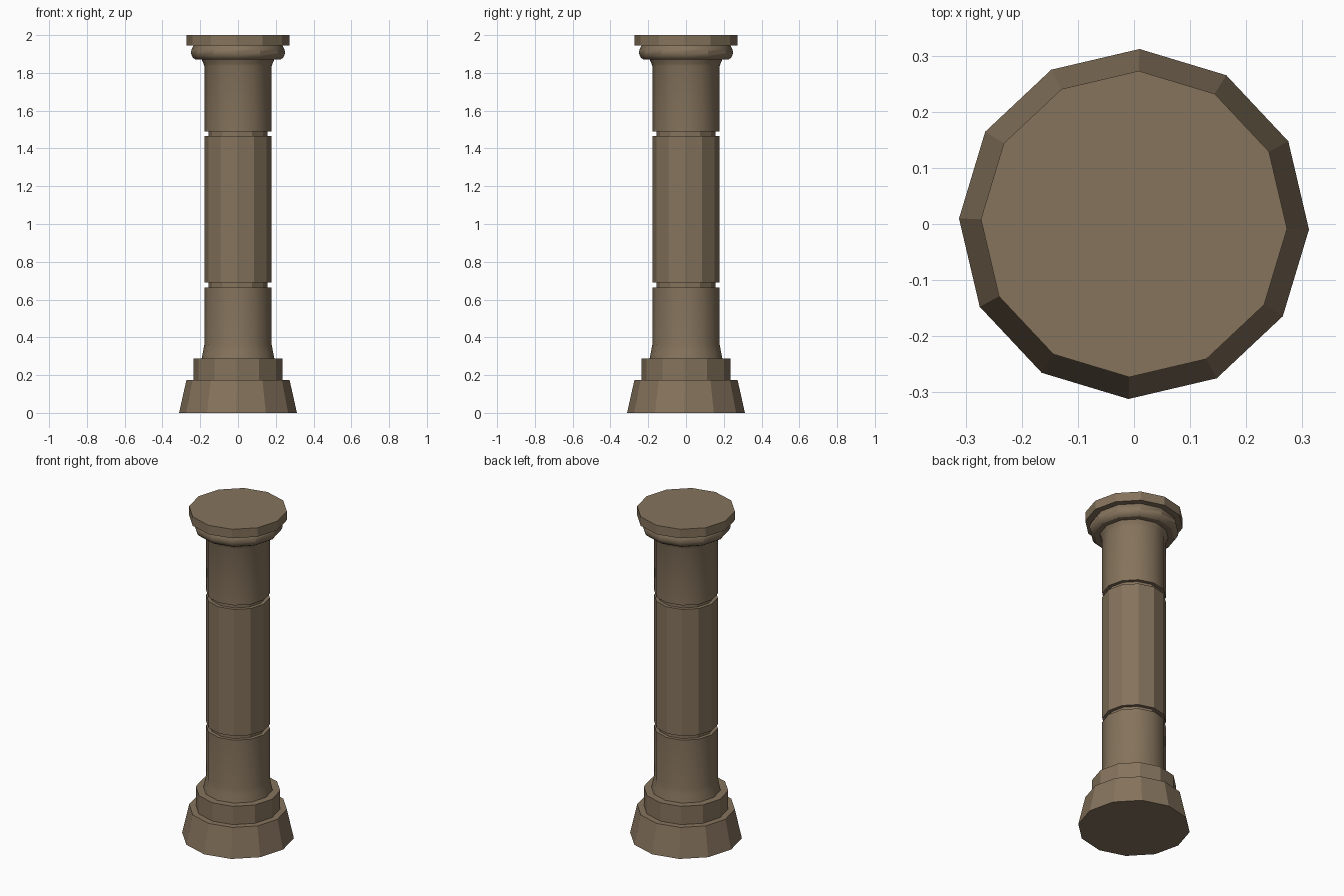
import bpy, bmesh, math

if "Cube" in bpy.data.objects:
    bpy.data.objects.remove(bpy.data.objects["Cube"])

SIDES = 12
TURN = math.radians(-1.8)

stone = bpy.data.materials.new("brown_stone")
stone.diffuse_color = (0.235, 0.172, 0.108, 1)
stone.use_nodes = True
stone.node_tree.nodes["Principled BSDF"].inputs["Base Color"].default_value = stone.diffuse_color


def lathe(name, profile, smooth=None):
    """Spin (radius, z) points, listed bottom to top, into a closed 12-sided solid."""
    bm = bmesh.new()
    rings = []
    for r, z in profile:
        rings.append([bm.verts.new((r * math.cos(TURN + math.tau * i / SIDES),
                                    r * math.sin(TURN + math.tau * i / SIDES), z))
                      for i in range(SIDES)])
    for low, high in zip(rings, rings[1:]):
        for i in range(SIDES):
            j = (i + 1) % SIDES
            bm.faces.new((low[i], low[j], high[j], high[i]))
    bm.faces.new(rings[0][::-1])
    bm.faces.new(rings[-1])
    mesh = bpy.data.meshes.new(name)
    bm.to_mesh(mesh)
    bm.free()
    mesh.materials.append(stone)
    obj = bpy.data.objects.new(name, mesh)
    bpy.context.collection.objects.link(obj)
    if smooth:
        bpy.ops.object.select_all(action='DESELECT')
        obj.select_set(True)
        bpy.context.view_layer.objects.active = obj
        bpy.ops.object.shade_smooth_by_angle(angle=math.radians(smooth))
    return obj


# Stepped foot
lathe("base", [(0.312, 0), (0.273, 0.175)])
lathe("plinth", [(0.236, 0.175), (0.236, 0.287)])

# Three shaft drums, the end ones flaring outwards
lathe("lower_drum", [(0.193, 0.287), (0.184, 0.33), (0.178, 0.365), (0.178, 0.665)], 40)
lathe("middle_drum", [(0.178, 0.69), (0.178, 1.465)])
lathe("upper_drum", [(0.178, 1.49), (0.178, 1.835), (0.183, 1.85), (0.192, 1.87)], 40)

# Recessed joints between drums
for name, z in (("lower_joint", 0.665), ("upper_joint", 1.465)):
    lathe(name, [(0.157, z), (0.157, z + 0.025)])

# Capital: rounded cushion and flat slab
lathe("cushion", [(0.224, 1.87), (0.238, 1.879), (0.246, 1.893), (0.249, 1.908),
                  (0.246, 1.925), (0.236, 1.945)], 29)
lathe("top_slab", [(0.273, 1.945), (0.273, 2.0)])
